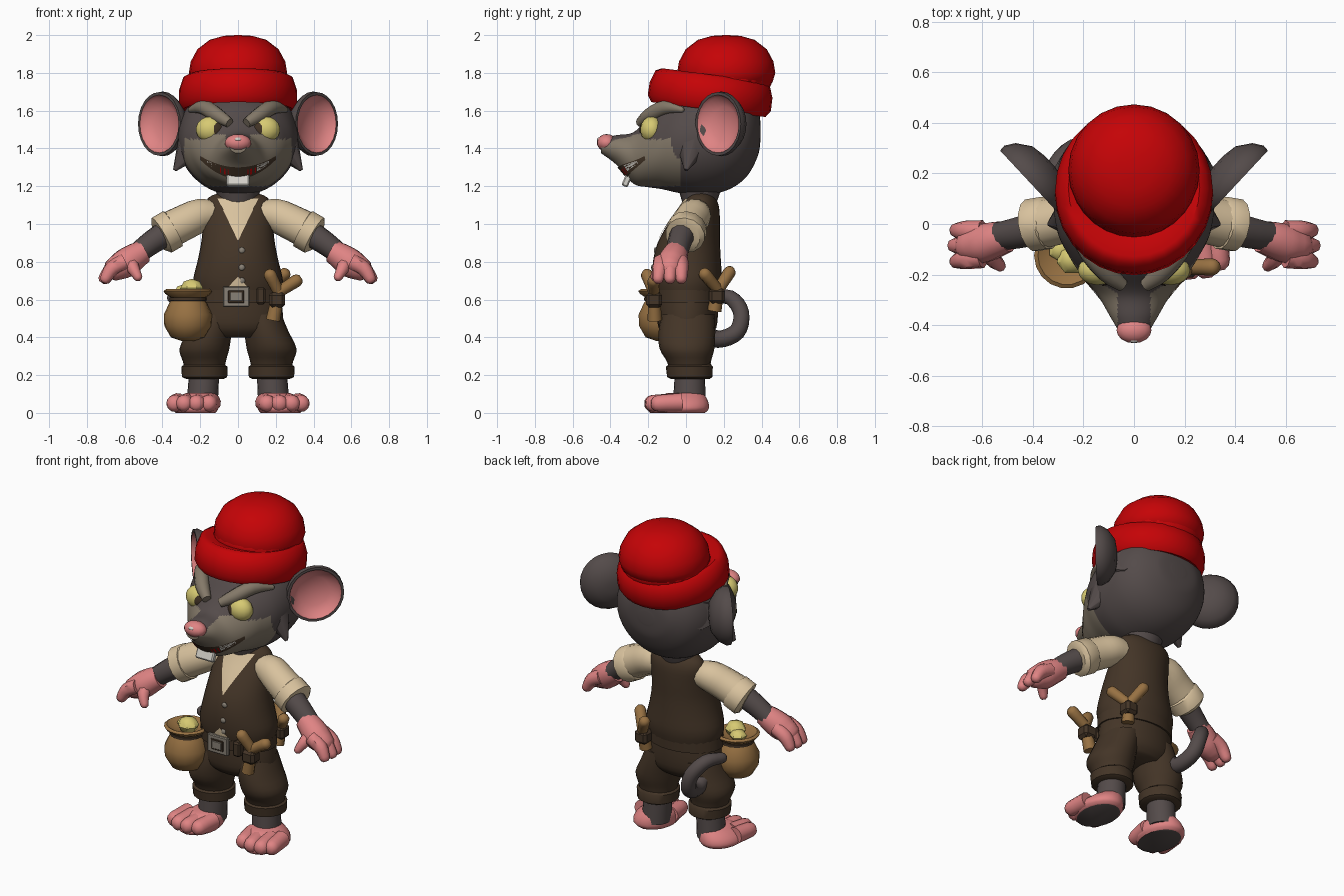
import bpy, bmesh, math
from mathutils import Vector, Matrix, Quaternion
from mathutils.bvhtree import BVHTree

if "Cube" in bpy.data.objects:
    bpy.data.objects.remove(bpy.data.objects["Cube"])


def material(name, *rgb):
    m = bpy.data.materials.new(name)
    m.use_nodes = True
    m.diffuse_color = (*rgb, 1)
    m.node_tree.nodes["Principled BSDF"].inputs["Base Color"].default_value = (*rgb, 1)
    return m


RED = material("red_wool", .56, .001, .002)
FUR = material("grey_fur", .088, .07, .068)
TAUPE = material("taupe_fur", .23, .19, .14)
PINK = material("pink_skin", .74, .23, .23)
BROWN = material("dark_brown_cloth", .057, .035, .02)
CREAM = material("cream_shirt", .69, .54, .34)
LEATHER = material("tan_leather", .31, .165, .055)
YELLOW = material("yellow", .68, .59, .17)
BONE = material("off_white", .65, .63, .58)
METAL = material("grey_metal", .25, .22, .18)


def finish(name, bm, mats, rule=None, angle=45):
    bmesh.ops.recalc_face_normals(bm, faces=bm.faces)
    bm.normal_update()
    for f in bm.faces:
        f.smooth = True
        if rule:
            f.material_index = rule(f.calc_center_median(), f.normal)
    for e in bm.edges:
        e.smooth = len(e.link_faces) < 2 or e.calc_face_angle(0) < math.radians(angle)
    me = bpy.data.meshes.new(name)
    bm.to_mesh(me)
    bm.free()
    ob = bpy.data.objects.new(name, me)
    bpy.context.collection.objects.link(ob)
    for m in mats:
        me.materials.append(m)
    return ob


def skin(name, rings, mats, rule=None):
    bm = bmesh.new()
    rows = [[bm.verts.new(p) for p in r] for r in rings]
    n = len(rows[0])
    for a, b in zip(rows, rows[1:]):
        for i in range(n):
            j = (i + 1) % n
            bm.faces.new((a[i], a[j], b[j], b[i]))
    bm.faces.new(rows[0])
    bm.faces.new(rows[-1])
    return finish(name, bm, mats, rule)


def smooth_stations(st, k):
    out = []
    for i in range(len(st) - 1):
        p = [st[max(0, min(len(st) - 1, i + d))] for d in (-1, 0, 1, 2)]
        for s in range(k):
            t = s / k
            out.append([b + .5 * t * (c - a + t * (2*a - 5*b + 4*c - d + t * (3*(b - c) + d - a)))
                        for a, b, c, d in zip(*p)])
    return out + [list(st[-1])]


# station: position along axis, x centre, x radius, low and high of the other axis
def loft(name, axis, st, mats, n=20, k=3, rule=None):
    rings = []
    for t, cx, rx, lo, hi in smooth_stations(st, k):
        ring = []
        for i in range(n):
            a = math.tau * i / n
            u, v = cx + rx * math.cos(a), (lo + hi) / 2 + (hi - lo) / 2 * math.sin(a)
            ring.append((u, v, t) if axis == "z" else (u, t, v))
        rings.append(ring)
    return skin(name, rings, mats, rule)


# station: x, y, z, radius
def tube(name, st, mat, n=10, k=3, tip=True):
    pts = smooth_stations(st, k)
    if tip:
        p, q = Vector(pts[-1][:3]), Vector(pts[-2][:3])
        r = pts[-1][3]
        for d, f in ((.5, .85), (.85, .45)):
            pts.append([*(p + (p - q).normalized() * r * d), r * f])
    co = [Vector(p[:3]) for p in pts]
    rings, old, q = [], Vector((0, 0, 1)), Quaternion()
    for i, p in enumerate(pts):
        tan = (co[min(i + 1, len(co) - 1)] - co[max(i - 1, 0)]).normalized()
        q = old.rotation_difference(tan) @ q
        old = tan
        rings.append([co[i] + q @ Vector((math.cos(math.tau*j/n), math.sin(math.tau*j/n), 0)) * p[3]
                      for j in range(n)])
    return skin(name, rings, [mat])


def lathe(name, prof, mx, mats, n=24, rule=None):
    rings = [[mx @ Vector((r * math.cos(math.tau*i/n), r * math.sin(math.tau*i/n), z)) for i in range(n)]
             for r, z in prof]
    return skin(name, rings, mats, rule)


def ball(name, loc, rad, mat, n=16):
    bm = bmesh.new()
    bmesh.ops.create_uvsphere(bm, u_segments=n, v_segments=n // 2 + 1, radius=1,
                              matrix=Matrix.Translation(loc) @ Matrix.Diagonal((*rad, 1)))
    return finish(name, bm, [mat])


def box(name, loc, size, mat, tilt=0):
    bm = bmesh.new()
    bmesh.ops.create_cube(bm, size=1, matrix=Matrix.Translation(loc) @ Matrix.Rotation(tilt, 4, "X")
                          @ Matrix.Diagonal((*size, 1)))
    bmesh.ops.bevel(bm, geom=bm.edges[:], offset=min(size) * .2, segments=1, affect="EDGES")
    return finish(name, bm, [mat], angle=30)


def surface(ob):
    tree = BVHTree.FromPolygons([v.co for v in ob.data.vertices], [p.vertices for p in ob.data.polygons])

    def at(x, z, lift=.007):
        hit = tree.ray_cast(Vector((x, -2, z)), Vector((0, 1, 0)))[0]
        return Vector((x, (hit.y if hit else 0) - lift, z))
    return at


# thin painted plate: rows of segments projected onto a surface
def patch(name, at, segs, mat, k=8):
    bm = bmesh.new()
    rows = [[bm.verts.new(at(x0 + (x1 - x0) * i / k, z0 + (z1 - z0) * i / k)) for i in range(k + 1)]
            for (x0, z0), (x1, z1) in segs]
    for a, b in zip(rows, rows[1:]):
        for i in range(k):
            bm.faces.new((a[i], a[i+1], b[i+1], b[i]))
    ob = finish(name, bm, [mat])
    if sum(p.normal.y for p in ob.data.polygons) > 0:
        ob.data.flip_normals()
    return ob


# head with lighter muzzle and dark bridge
def muzzle(c, nrm):
    side = abs(c.x)
    bridge = nrm.z > .3 and side < .065
    top = 1.475 if c.y < -.2 else 1.45 - .03 * abs(c.y + .1)
    return int(c.y < -.03 and 1.2 + .5 * max(0, side - .15) < c.z < top and side < .285 and not bridge)


head = loft("head", "y", [
    (-.45, 0, .045, 1.375, 1.45), (-.37, 0, .092, 1.315, 1.47), (-.28, 0, .145, 1.215, 1.485),
    (-.2, 0, .21, 1.195, 1.56), (-.13, 0, .255, 1.185, 1.64), (-.04, 0, .3, 1.165, 1.7),
    (.08, 0, .318, 1.15, 1.75), (.22, 0, .305, 1.18, 1.76), (.32, 0, .25, 1.25, 1.72),
    (.38, 0, .15, 1.36, 1.62), (.395, 0, .05, 1.45, 1.53)], [FUR, TAUPE], n=96, k=10, rule=muzzle)
face = surface(head)
ball("nose", (0, -.42, 1.43), (.07, .052, .046), PINK)
ball("nose_glint", (0, -.456, 1.447), (.022, .016, .012), BONE, 8)
loft("neck", "z", [(1.08, 0, .09, -.01, .15), (1.22, 0, .13, -.05, .2)], [FUR])

# mouth, teeth and grin
grin = [(-.2 + .02 * i) for i in range(21)]
patch("mouth", face, [((x, 1.24 + 2.5*x*x), (x, 1.3 + 1.5*x*x)) for x in grin], BROWN, 4)
box("front_teeth", (0, -.305, 1.25), (.12, .035, .11), BONE, -.4)
for s in (-1, 1):
    patch("tongue_side", face, [((s*x, 1.25 + 2.5*x*x), (s*x, 1.285 + 1.6*x*x)) for x in (.05, .07, .095)], RED, 3)
    patch("side_teeth", face, [((s*x, 1.255 + 2.4*x*x), (s*x, 1.297 + 1.4*x*x))
                               for x in (.1, .12, .14, .165)], BONE, 3)

for s in (-1, 1):
    # eyes and heavy brows
    e = face(s * .145, 1.5, 0)
    eye = ball("eye", e + Vector((0, .025, 0)), (.078, .06, .07), YELLOW)
    patch("pupil", surface(eye), [((s * x, 1.5 - h), (s * x, 1.505 + h)) for x, h in
                                  ((.088, .014), (.1, .03), (.115, .03), (.127, .014))], BROWN, 4)
    brow = [(.045, 1.535, .026), (.11, 1.575, .04), (.18, 1.617, .04), (.25, 1.605, .016)]
    tube("brow", [(*face(s * x, z, .024), r) for x, z, r in brow], TAUPE)
    # cheek tuft
    tube("cheek_tuft", [(s * .24, .03, 1.42, .09), (s * .335, .0, 1.285, .01)], FUR, 8, 1, False)
    # cupped ears
    out = Vector((s * .68, .73, 0)).normalized()
    fwd = Vector((s * .73, -.68, 0)).normalized()
    mx = Matrix((out, (0, 0, 1), fwd)).transposed().to_4x4()
    mx = Matrix.Translation((s * .395, .19, 1.53)) @ mx @ Matrix.Diagonal((1, 1.02, 1, 1))
    inv = mx.inverted()

    def inner(c, nrm):
        p = inv @ c
        return int(nrm.dot(fwd) > .2 and p.xy.length < .148)
    lathe("ear", [(.03, -.085), (.09, -.075), (.145, -.035), (.168, .005), (.165, .03), (.15, .03),
                  (.14, .01), (.09, -.02), (.02, -.03)], mx, [FUR, PINK], rule=inner)
    tube("ear_root", [(s*.2, .2, 1.5, .12), (s*.28, .25, 1.52, .08)], FUR, tip=False)

# knitted hat
tilt = Matrix.Translation((0, .13, 1.69)) @ Matrix.Rotation(-.13, 4, "X")
lathe("hat_band", [(.24, -.07), (.29, -.085), (.313, -.05), (.312, .02), (.29, .085), (.26, .1), (.2, .08)],
      tilt @ Matrix.Diagonal((1, 1.05, 1, 1)), [RED], 28)
lathe("hat_fold", [(.2, -.02), (.245, -.01), (.255, .02), (.24, .05), (.2, .06)],
      Matrix.Translation((0, .2, 1.755)) @ Matrix.Rotation(-.1, 4, "X"), [RED], 28)
lathe("hat_dome", [(.2, 1.72), (.245, 1.75), (.26, 1.8), (.25, 1.86), (.215, 1.925), (.15, 1.975), (.075, 1.996),
                   (.01, 2)], Matrix.Translation((0, .213, 0)), [RED], 24)

# torso, vest, trousers
vest = loft("vest", "z", [
    (.62, 0, .225, -.16, .175), (.7, 0, .238, -.175, .19), (.8, 0, .215, -.175, .185),
    (.9, 0, .195, -.15, .18), (1, 0, .185, -.095, .18), (1.09, 0, .18, -.03, .175),
    (1.14, 0, .155, 0, .155), (1.165, 0, .1, .02, .13)], [BROWN], n=32)
chest = surface(vest)
patch("shirt_front", chest, [((-.48*h, .91 + h), (.48*h, .91 + h)) for h in (.005, .05, .1, .15, .2, .225)], CREAM)
patch("shirt_hem", chest, [((-.065, .65), (.065, .65)), ((-.03, .69), (.03, .69)), ((-.002, .72), (.002, .72))], CREAM)
for z in (.7, .77, .86):
    ball("button", chest(.02, z, 0), (.017, .009, .017), METAL, 8)
loft("hips", "z", [(.4, 0, .17, -.1, .12), (.45, 0, .235, -.145, .16), (.55, 0, .235, -.155, .17),
                   (.66, 0, .215, -.15, .165)], [BROWN], n=28)
loft("belt", "z", [(.585, 0, .238, -.165, .178), (.65, 0, .233, -.17, .18)], [BROWN], n=28, k=1)
box("buckle", (-.01, -.178, .615), (.14, .025, .11), METAL)
box("buckle_centre", (-.01, -.189, .615), (.085, .012, .065), BROWN)
box("buckle_pin", (-.01, -.195, .615), (.065, .012, .047), METAL)
box("belt_case", (.12, -.17, .62), (.05, .05, .09), BROWN)

for s in (-1, 1):
    # legs
    loft("trouser_leg", "z", [(.2, s*.175, .1, -.08, .125), (.27, s*.178, .113, -.1, .132),
                              (.34, s*.178, .132, -.14, .15), (.43, s*.15, .118, -.145, .155),
                              (.52, s*.12, .11, -.13, .15)], [BROWN])
    loft("trouser_cuff", "z", [(.18, s*.175, .1, -.08, .125), (.19, s*.177, .12, -.1, .14),
                               (.245, s*.178, .122, -.107, .142), (.26, s*.177, .1, -.085, .13)], [BROWN], k=1)
    loft("ankle", "z", [(.04, s*.19, .083, -.07, .105), (.2, s*.18, .08, -.06, .1)], [FUR])

    def sole(c, nrm):
        return int(nrm.z < -.9)
    loft("foot", "z", [(0, s*.225, .105, -.19, .1), (.02, s*.227, .122, -.205, .12), (.05, s*.222, .118, -.19, .12),
                       (.08, s*.21, .1, -.15, .108), (.105, s*.2, .07, -.1, .09)], [PINK, FUR], rule=sole)
    for x, y in ((.155, -.165), (.22, -.18), (.285, -.175), (.335, -.145)):
        tube("toe", [(s * (x - .015), y + .12, .055, .05), (s * x, y, .05, .045)], PINK, 12)
    # arms
    tube("sleeve", [(s*.12, .06, 1.05, .07), (s*.2, .045, 1.045, .09), (s*.28, .02, 1.01, .095),
                    (s*.37, 0, .965, .098)], CREAM, 14, tip=False)
    tube("sleeve_cuff", [(s*.335, .005, .98, .09), (s*.345, .005, .975, .106), (s*.405, -.005, .94, .106),
                         (s*.415, -.008, .935, .085)], CREAM, 14, 1, False)
    tube("forearm", [(s*.36, -.01, .965, .07), (s*.46, -.035, .9, .063), (s*.55, -.05, .83, .055)], FUR, 12)
    tube("palm", [(s*.5, -.05, .855, .062), (s*.55, -.062, .825, .073), (s*.6, -.078, .79, .078),
                  (s*.645, -.085, .765, .067)], PINK, 12)
    for y0, y1, x in ((-.03, -.025, .7), (-.085, -.085, .708), (-.13, -.147, .7)):
        tube("finger", [(s*.6, y0, .8, .045), (s*.665, (y0+y1)/2, .765, .041), (s*x, y1, .712, .031)], PINK, 8)
    tube("thumb", [(s*.57, -.09, .8, .042), (s*.555, -.14, .765, .034), (s*.53, -.165, .72, .024)], PINK, 8)

# curled tail
tube("tail", [(-.18, .08, .43, .05), (-.19, .17, .39, .046), (-.21, .27, .43, .045), (-.24, .292, .53, .043),
              (-.3, .235, .61, .04), (-.345, .14, .61, .032)], FUR, 12, 4)

# gold pouch
pouch = Matrix.Translation((-.265, -.125, 0))
lathe("pouch", [(.03, .38), (.09, .4), (.125, .46), (.128, .52), (.1, .58), (.082, .605), (.12, .63), (.13, .645),
                (.115, .655), (.07, .63), (.02, .63)], pouch, [LEATHER], 18)
lathe("pouch_cord", [(.08, .59), (.098, .595), (.098, .61), (.08, .615)], pouch, [BROWN], 18)
ball("gold_nugget", (-.245, -.14, .66), (.062, .06, .05), YELLOW, 7)
ball("gold_nugget", (-.29, -.1, .645), (.05, .05, .035), YELLOW, 6)


# forked slingshots in belt holders
def slingshot(name, foot, fork, *arms):
    tube(name + "_handle", [(*foot, .038), (*fork, .031)], LEATHER, 8)
    for a in arms:
        tube(name + "_arm", [(*fork, .03), (*a, .034)], LEATHER, 8)
    mid = Vector(foot).lerp(Vector(fork), .72)
    box(name + "_holder", mid, (.085, .085, .08), BROWN)


slingshot("front_slingshot", (.185, -.165, .49), (.215, -.17, .64), (.17, -.205, .73), (.31, -.17, .7))
slingshot("back_slingshot", (.17, .15, .54), (.18, .17, .65), (.245, .1, .735), (.125, .23, .745))
